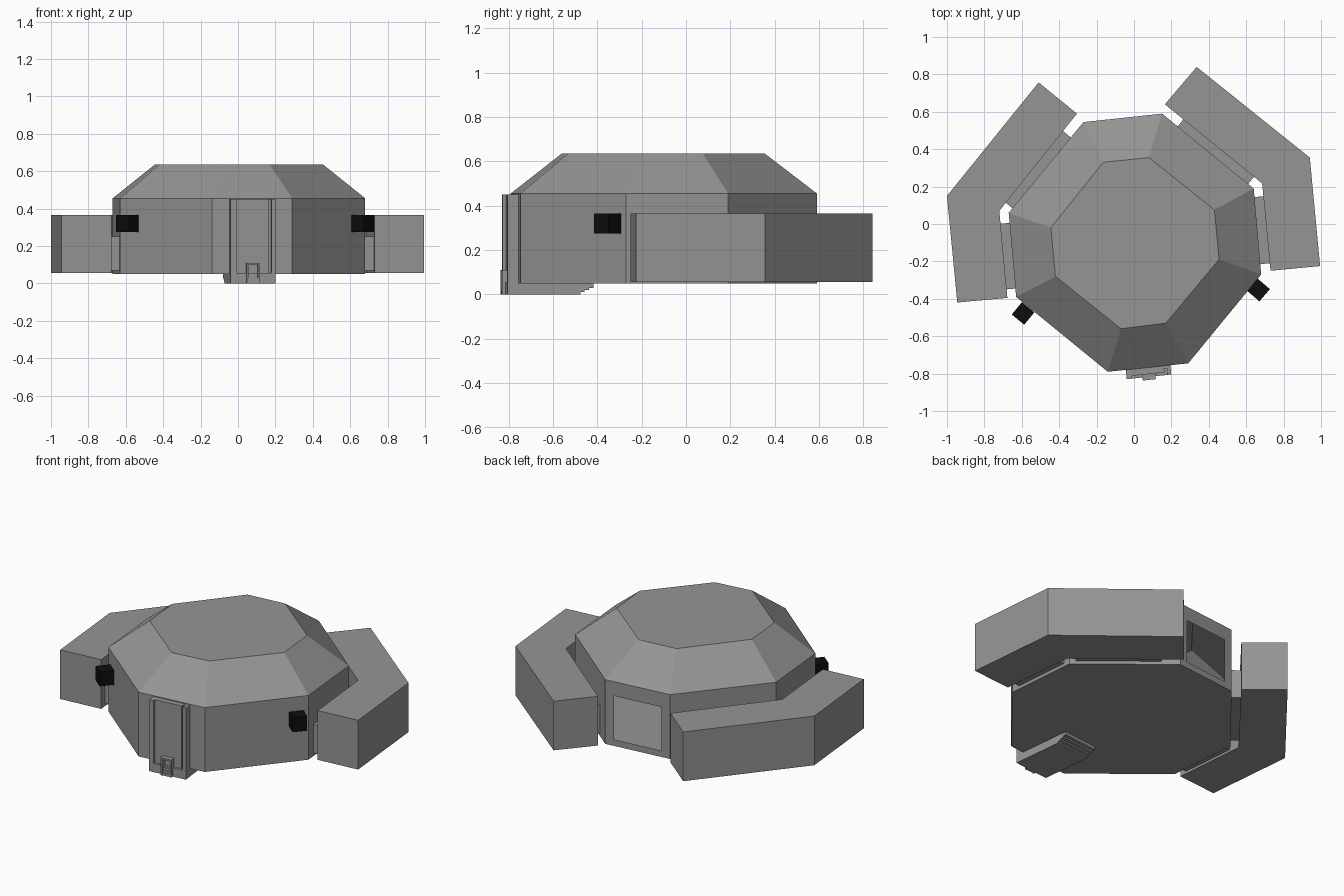
import bpy, bmesh
from mathutils import Vector, Matrix

cube = bpy.data.objects.get("Cube")
if cube:
    bpy.data.objects.remove(cube, do_unlink=True)


def material(name, rgb):
    m = bpy.data.materials.new(name)
    m.use_nodes = True
    m.diffuse_color = (*rgb, 1)
    m.node_tree.nodes["Principled BSDF"].inputs["Base Color"].default_value = (*rgb, 1)
    return m


GREY = material("concrete grey", (0.3, 0.3, 0.3))
BLACK = material("lamp black", (0.004, 0.004, 0.004))


def finish(name, bm, mat):
    bmesh.ops.recalc_face_normals(bm, faces=bm.faces)
    mesh = bpy.data.meshes.new(name)
    bm.to_mesh(mesh)
    bm.free()
    mesh.materials.append(mat)
    obj = bpy.data.objects.new(name, mesh)
    bpy.context.collection.objects.link(obj)
    return obj


def loft(rings):
    """Closed solid through stacked outlines of (points, height)."""
    bm = bmesh.new()
    loops = [[bm.verts.new((x, y, z)) for x, y in pts] for pts, z in rings]
    n = len(loops[0])
    for low, high in zip(loops, loops[1:]):
        for i in range(n):
            j = (i + 1) % n
            bm.faces.new((low[i], low[j], high[j], high[i]))
    bm.faces.new(loops[0][::-1])
    bm.faces.new(loops[-1])
    return bm


def prism(name, pts, z0, z1, mat=GREY):
    return finish(name, loft([(pts, z0), (pts, z1)]), mat)


# Main octagonal hall with sloped roof
wall = [(-.27, .545), (-.67, .06), (-.63, -.39), (-.14, -.79),
        (.29, -.745), (.68, -.27), (.64, .19), (.15, .59)]
roof = [(-.165, .33), (-.445, -.02), (-.42, -.28), (-.07, -.56),
        (.17, -.53), (.455, -.19), (.43, .075), (.08, .355)]
bm = loft([(wall, .05), (wall, .455), (roof, .635)])

# Open gateway in the back wall, leading into the hollow hall
bm.normal_update()
back = max((f for f in bm.faces if abs(f.normal.z) < .1), key=lambda f: f.normal.y)
bmesh.ops.inset_individual(bm, faces=[back], thickness=.08)
for v in back.verts:
    v.co.z = .09 if v.co.z < .25 else .365
bmesh.ops.delete(bm, geom=[back], context='FACES')
finish("main_hall", bm, GREY)

# Bent side wings
prism("right_wing", [(-.51, .757), (-1, .15), (-.945, -.42), (-.677, -.395),
                     (-.72, .07), (-.305, .59)], .055, .365)
prism("left_wing", [(.335, .84), (.165, .64), (.685, .217), (.73, -.25),
                    (.995, -.225), (.94, .355)], .055, .365)


# Corridors joining the wings to the hall walls
def corridor(name, i, t0, t1, reach):
    a, b = Vector(wall[i]), Vector(wall[(i + 1) % len(wall)])
    out = Vector((b.y - a.y, a.x - b.x)).normalized()
    p, q = a.lerp(b, t0), a.lerp(b, t1)
    prism(name, [p - out * .01, q - out * .01, q + out * reach, p + out * reach], .07, .25)


corridor("right_rear_corridor", 0, .17, .95, .065)
corridor("right_side_corridor", 1, .12, .9, .06)
corridor("left_side_corridor", 5, .12, .9, .06)
corridor("left_rear_corridor", 6, .06, .83, .065)

# Entrance, laid out along the front wall
left, right = Vector(wall[3]), Vector(wall[4])
mid = (left + right) / 2
along = (right - left).normalized()
outward = Vector((along.y, -along.x))


def entrance_block(name, u0, u1, v0, v1, z0, z1):
    corners = [(u0, v0), (u1, v0), (u1, v1), (u0, v1)]
    prism(name, [mid + along * u + outward * v for u, v in corners], z0, z1)


entrance_block("door_panel", -.09, .085, -.02, .035, .05, .45)
for side, u0, u1 in (("right", -.12, -.09), ("left", .1, .12)):
    entrance_block(side + "_door_post", u0, u1, -.02, .05, .05, .45)
entrance_block("door_groove", .085, .1, -.02, .015, .05, .45)
entrance_block("entrance_base", -.12, .12, -.28, .05, 0, .055)
for step in range(3):
    start = -.28 - .02 * step
    entrance_block("base_step", -.12, .12, start - .02, start, .01 * step + .01, .055)

# Small hatch frame on the entrance
for u in (-.035, .025):
    entrance_block("hatch_post", u, u + .01, .03, .066, 0, .11)
entrance_block("hatch_lintel", -.035, .035, .03, .066, .1, .11)
for step in range(3):
    entrance_block("hatch_step", -.025, .025, .03, .064 - .005 * step, .015 * step, .015 * step + .015)

# Black wall lamps
for name, x, y, angle in (("left_lamp", .666, -.353, .86), ("right_lamp", -.593, -.478, -.69)):
    turn = Matrix.Rotation(angle, 2)
    pts = [Vector((x, y)) + turn @ Vector(c)
           for c in ((-.043, -.043), (.043, -.043), (.043, .043), (-.043, .043))]
    prism(name, pts, .275, .365, BLACK)
